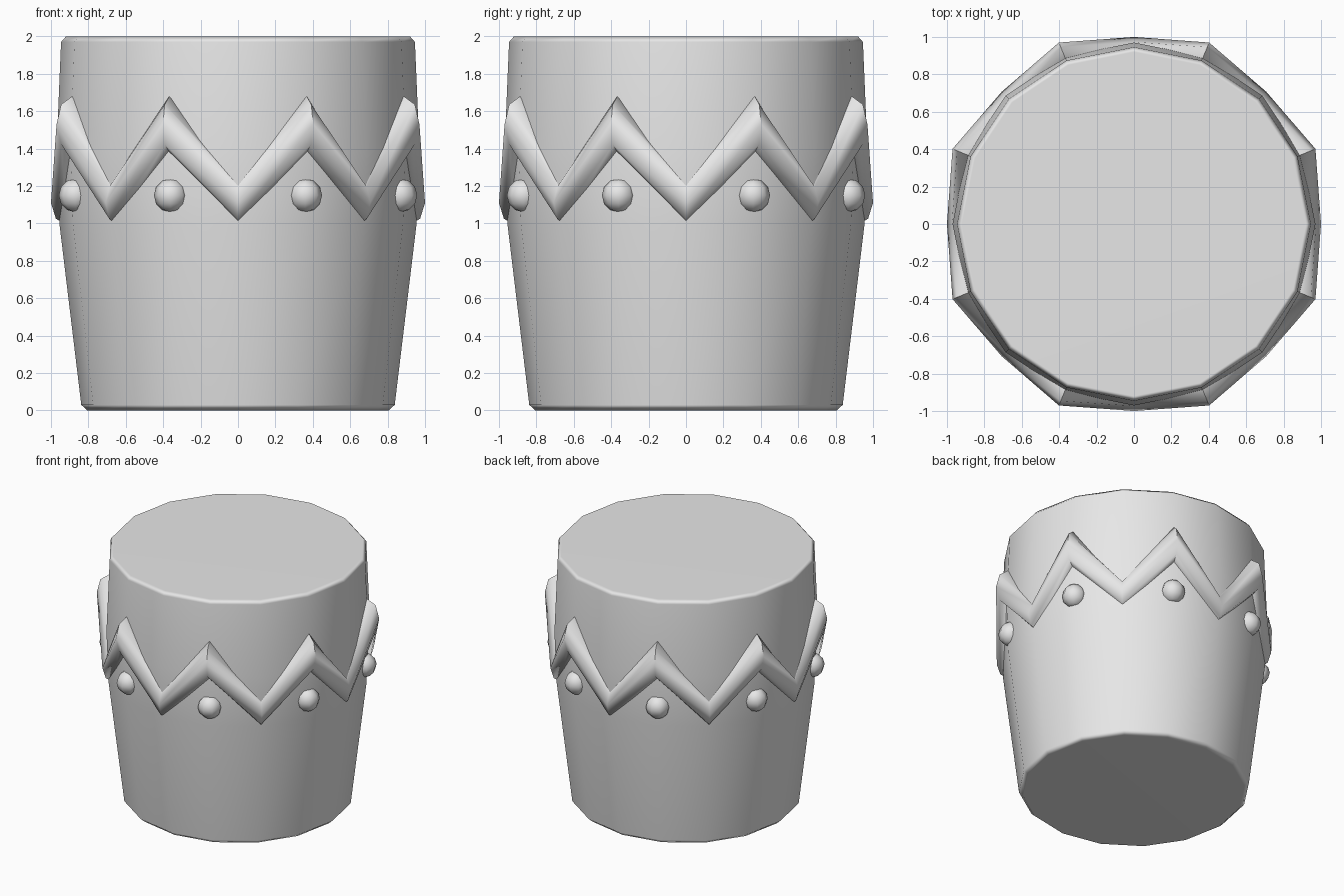
import bpy, bmesh, math
from mathutils import Vector

cube = bpy.data.objects.get("Cube")
if cube:
    bpy.data.objects.remove(cube, do_unlink=True)

SIDES = 16
PEAKS = 8

grey = bpy.data.materials.new("plain grey")
grey.use_nodes = True
grey.diffuse_color = (0.8, 0.8, 0.8, 1)
grey.node_tree.nodes["Principled BSDF"].inputs["Base Color"].default_value = (0.8, 0.8, 0.8, 1)


def polar(radius, angle, z):
    return Vector((radius * math.sin(angle), -radius * math.cos(angle), z))


def finish(name, bm, smooth_angle):
    bmesh.ops.recalc_face_normals(bm, faces=bm.faces)
    mesh = bpy.data.meshes.new(name)
    bm.to_mesh(mesh)
    bm.free()
    mesh.materials.append(grey)
    obj = bpy.data.objects.new(name, mesh)
    bpy.context.collection.objects.link(obj)
    bpy.ops.object.select_all(action="DESELECT")
    obj.select_set(True)
    bpy.context.view_layer.objects.active = obj
    bpy.ops.object.shade_smooth_by_angle(angle=math.radians(smooth_angle))
    return obj


def bridge(bm, a, b):
    for i in range(len(a)):
        j = (i + 1) % len(a)
        bm.faces.new((a[i], a[j], b[j], b[i]))


# Tapered body with chamfered rims and closed ends
profile = [(0.805, 0), (0.838, 0.03), (0.955, 1.0), (0.97, 1.4), (0.946, 1.97), (0.92, 2.0)]
bm = bmesh.new()
rings = [[bm.verts.new(polar(r, math.tau * i / SIDES, z)) for i in range(SIDES)]
         for r, z in profile]
for lower, upper in zip(rings, rings[1:]):
    bridge(bm, lower, upper)
bm.faces.new(rings[0])
bm.faces.new(rings[-1])
body = finish("drum_body", bm, 60)
weighted = body.modifiers.new("flat caps", "WEIGHTED_NORMAL")
weighted.keep_sharp = True

# Zigzag band: one closed tube with mitred corners at every valley and peak
valley = (0.91, 1.11, 0.12)
peak = (0.96, 1.53, 0.15)
bm = bmesh.new()
rings = []
for n in range(2 * PEAKS):
    radius, height, half_height = peak if n % 2 else valley
    ring = []
    for k in range(8):
        t = math.tau * k / 8
        ring.append(bm.verts.new(polar(radius + 0.09 * math.cos(t), math.pi * n / PEAKS,
                                       height + half_height * math.sin(t))))
    rings.append(ring)
for n, ring in enumerate(rings):
    bridge(bm, ring, rings[(n + 1) % len(rings)])
finish("zigzag_band", bm, 50)

# Round studs below each peak
bm = bmesh.new()
for n in range(PEAKS):
    made = bmesh.ops.create_uvsphere(bm, u_segments=8, v_segments=6, radius=0.09)
    bmesh.ops.translate(bm, verts=made["verts"],
                        vec=polar(0.94, math.tau * (n + 0.5) / PEAKS, 1.15))
finish("studs", bm, 50)
